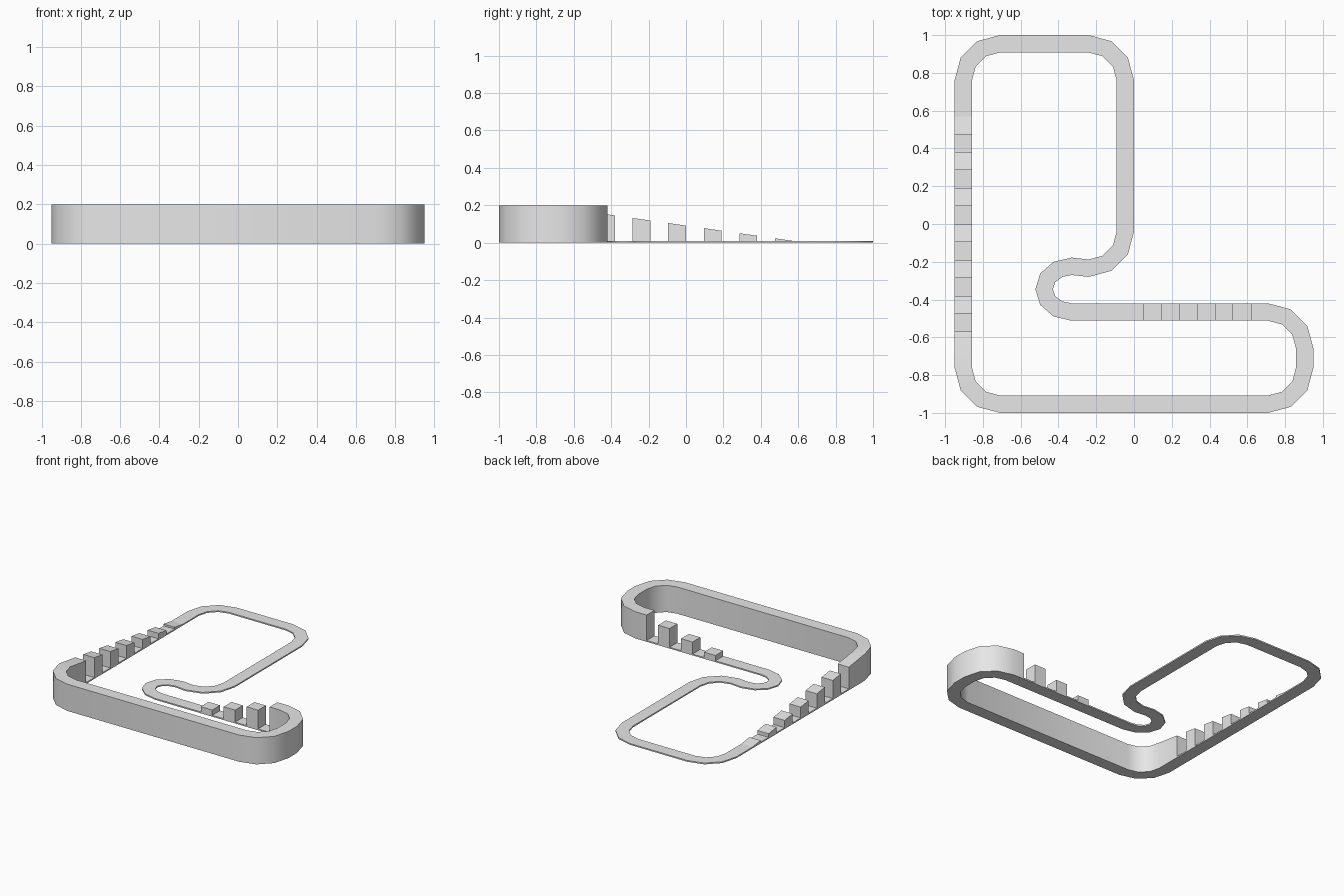
import bpy
import bmesh
from math import radians, cos, sin

cube = bpy.data.objects.get("Cube")
if cube:
    bpy.data.objects.remove(cube, do_unlink=True)

HALF = 0.046      # half the track width
BEND = 0.194      # centreline radius of the bends
FLOOR = 0.01      # thickness of the low track
TOP = 0.2         # height of the raised track
STEP = 0.095      # length of each block and each gap
SIDE_X = -0.904   # centreline of the left-hand straight
LANE_Y = -0.466   # centreline of the stepped straight

grey = bpy.data.materials.new("track_grey")
grey.use_nodes = True
grey.diffuse_color = (0.8, 0.8, 0.8, 1)
grey.node_tree.nodes["Principled BSDF"].inputs["Base Color"].default_value = (0.8, 0.8, 0.8, 1)


def arc(cx, cy, start, end, rx=BEND, ry=BEND, side=1):
    """Stations (x, y, normal x, normal y) round a bend, one every 30 degrees."""
    count = abs(end - start) // 30
    stations = []
    for i in range(count + 1):
        a = radians(start + (end - start) * i / count)
        stations.append((cx + rx * cos(a), cy + ry * sin(a), side * cos(a), side * sin(a)))
    return stations


def side_station(y):
    return (SIDE_X, y, -1, 0)


def lane_station(x):
    return (x, LANE_Y, 0, 1)


def ramp(y):
    """Height of the long slope, capped at the raised level."""
    return min(TOP, FLOOR + (TOP - FLOOR) * (0.57 - y) / 1.33)


def track(name, stations, heights):
    """Closed solid swept along the stations, with a height at each one."""
    bm = bmesh.new()
    rings = []
    for (x, y, nx, ny), h in zip(stations, heights):
        corners = ((1, 0), (-1, 0), (-1, h), (1, h))
        rings.append([bm.verts.new((x + s * HALF * nx, y + s * HALF * ny, z)) for s, z in corners])
    for a, b in zip(rings, rings[1:]):
        for i in range(4):
            j = (i + 1) % 4
            bm.faces.new((a[i], a[j], b[j], b[i]))
    bm.faces.new(rings[0])
    bm.faces.new(rings[-1])
    bmesh.ops.recalc_face_normals(bm, faces=bm.faces)
    mesh = bpy.data.meshes.new(name)
    bm.to_mesh(mesh)
    bm.free()
    mesh.materials.append(grey)
    obj = bpy.data.objects.new(name, mesh)
    bpy.context.collection.objects.link(obj)
    bpy.ops.object.select_all(action='DESELECT')
    obj.select_set(True)
    bpy.context.view_layer.objects.active = obj
    bpy.ops.object.shade_smooth_by_angle(angle=radians(40))


def flat(name, stations, height=FLOOR):
    track(name, stations, [height] * len(stations))


# Long straight: sloped blocks alternating with low gaps
for i in range(12):
    ys = [0.57 - STEP * i, 0.57 - STEP * (i + 1)]
    ends = [side_station(y) for y in ys]
    if i % 2:
        flat(f"ramp_gap_{i // 2 + 1}", ends)
    else:
        track(f"ramp_block_{i // 2 + 1}", ends, [ramp(y) for y in ys])

# Raised track: end of the slope, front straight and the two right-hand bends
raised = [side_station(-0.57)]
raised += arc(-0.71, -0.76, 180, 270)
raised += arc(0.71, -0.76, 270, 360)
raised += arc(0.71, -0.66, 0, 90)
raised.append(lane_station(0.62))
track("raised_track", raised, [ramp(-0.57)] + [TOP] * (len(raised) - 1))

# Stepped straight: flat-topped blocks going down in height
for i in range(6):
    ends = [lane_station(0.62 - STEP * i), lane_station(0.62 - STEP * (i + 1))]
    if i % 2:
        flat(f"step_block_{i // 2 + 1}", ends, 0.15 - 0.05 * (i // 2))
    else:
        flat(f"step_gap_{i // 2 + 1}", ends)

# Low track: hairpin, inner bend, back straight and the two rear bends
low = [lane_station(0.05)]
low += arc(-0.33, -0.345, 270, 90, 0.146, 0.121, -1)
low += arc(-0.24, -0.04, 270, 360)
low += arc(-0.24, 0.76, 0, 90)
low += arc(-0.71, 0.76, 90, 180)
low.append(side_station(0.57))
flat("low_track", low)
